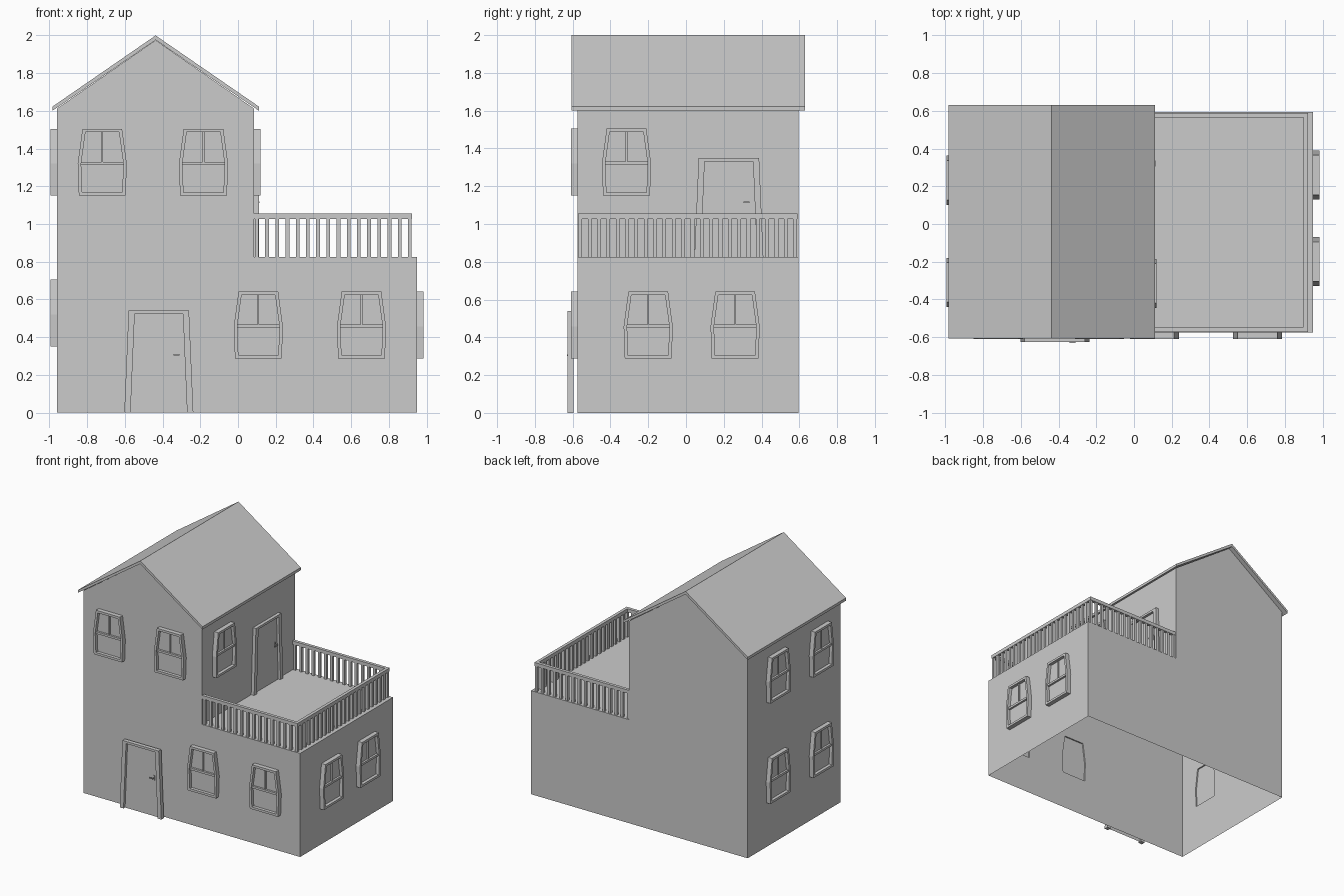
import bpy, bmesh, math
from mathutils import Matrix, Vector

if "Cube" in bpy.data.objects:
    bpy.data.objects.remove(bpy.data.objects["Cube"])

# Local wall space: x along the wall, z up, -y pointing out of the house
def wall_matrix(angle, x=0, y=0, z=0):
    return Matrix.Translation((x, y, z)) @ Matrix.Rotation(math.radians(angle), 4, 'Z')

def finish(bm, name, mat=None):
    me = bpy.data.meshes.new(name)
    bm.to_mesh(me)
    bm.free()
    ob = bpy.data.objects.new(name, me)
    bpy.context.collection.objects.link(ob)
    if mat:
        ob.matrix_world = mat
    return ob

def add_box(bm, x0, x1, y0, y1, z0, z1):
    m = Matrix.Translation(((x0 + x1) / 2, (y0 + y1) / 2, (z0 + z1) / 2)) @ \
        Matrix.Diagonal((x1 - x0, y1 - y0, z1 - z0, 1))
    bmesh.ops.create_cube(bm, size=1, matrix=m)

def add_frame(bm, outer, inner, y0, y1, closed=True):
    """Solid frame between two profiles; open profiles give a door surround."""
    n = len(outer)
    cols = [[bm.verts.new((p[0], y, p[1])) for p, y in
             ((outer[i], y0), (outer[i], y1), (inner[i], y1), (inner[i], y0))] for i in range(n)]
    faces = []
    for i in range(n if closed else n - 1):
        a, b = cols[i], cols[(i + 1) % n]
        for k in range(4):
            j = (k + 1) % 4
            faces.append(bm.faces.new((a[k], a[j], b[j], b[k])))
    if not closed:
        faces += [bm.faces.new(cols[0]), bm.faces.new(cols[-1])]
    bmesh.ops.recalc_face_normals(bm, faces=faces)

def add_pane(bm, profile, y):
    f = bm.faces.new([bm.verts.new((x, y, z)) for x, z in profile])
    f.normal_update()
    if f.normal.y > 0:
        f.normal_flip()

def wall(name, outline, holes, mat):
    bm = bmesh.new()
    for loop in [outline] + holes:
        vs = [bm.verts.new((x, 0, z)) for x, z in loop]
        for i in range(len(vs)):
            bm.edges.new((vs[i - 1], vs[i]))
    bmesh.ops.triangle_fill(bm, edges=bm.edges[:], use_beauty=True, normal=(0, -1, 0))
    for f in bm.faces:
        f.normal_update()
        if f.normal.y > 0:
            f.normal_flip()
    return finish(bm, name, mat)

# Six-sided window profile, bottom centre at the origin
WIN_OUT = [(-.124, 0), (.124, 0), (.13, .17), (.105, .355), (-.105, .355), (-.13, .17)]
WIN_IN = [(-.106, .018), (.106, .018), (.112, .17), (.089, .337), (-.089, .337), (-.112, .17)]

def hole(u, z):
    return [(x + u, v + z) for x, v in WIN_IN]

def window(name, mat):
    bm = bmesh.new()
    add_frame(bm, WIN_OUT, WIN_IN, 0, -.035)
    add_pane(bm, WIN_IN, -.01)
    add_box(bm, -.112, .112, -.026, -.01, .163, .18)   # meeting rail
    add_box(bm, -.004, .004, -.02, -.01, .18, .338)    # glazing bar
    finish(bm, name, mat)

def door(name, mat):
    bm = bmesh.new()
    outer = [(-.183, 0), (-.16, .54), (.16, .54), (.183, 0)]
    inner = [(-.15, 0), (-.128, .522), (.128, .522), (.15, 0)]
    add_frame(bm, outer, inner, 0, -.032, closed=False)
    add_pane(bm, inner, -.012)
    finish(bm, name, mat)
    bm = bmesh.new()
    add_box(bm, .102, .112, -.018, -.012, .285, .325)  # plate
    add_box(bm, .104, .110, -.032, -.018, .302, .310)  # stem
    add_box(bm, .078, .110, -.036, -.030, .302, .310)  # lever
    finish(bm, name + "_handle", mat)

# House dimensions
L, T, R = -.96, .085, .95          # left wall, tower right wall, lower right wall
F, B = -.575, .595                 # front and back walls
DECK, EAVE = .825, 1.612
RX, RZ = -.437, 1.975              # ridge

# Windows per wall: (position along the wall, sill height)
front_w = [(-.72, 1.15), (-.183, 1.15), (.108, .287), (.655, .287)]
right_w = [(-.2, .287), (.26, .287)]
tower_w = [(-.315, 1.15)]
left_w = [(u, z) for u in (-.232, .31) for z in (.35, 1.15)]

outline = [(L, 0), (R, 0), (R, DECK), (T, DECK), (T, EAVE), (RX, RZ), (L, EAVE)]
def rect(a, b, z0, z1):
    return [(a, z0), (b, z0), (b, z1), (a, z1)]

for name, shape, wins, mat in (
        ("front", outline, front_w, wall_matrix(0, y=F)),
        ("back", [(-x, z) for x, z in outline], [], wall_matrix(180, y=B)),
        ("right", rect(F, B, 0, DECK), right_w, wall_matrix(90, x=R)),
        ("tower_right", rect(F, B, DECK, EAVE), tower_w, wall_matrix(90, x=T)),
        ("left", rect(-B, -F, 0, EAVE), left_w, wall_matrix(-90, x=L))):
    wall(name + "_wall", shape, [hole(u, z) for u, z in wins], mat)
    for i, (u, z) in enumerate(wins):
        window(f"{name}_window_{i + 1}", mat @ Matrix.Translation((u, 0, z)))

# Doors: the front surround stands slightly proud of the wall
door("front_door", wall_matrix(0, x=-.42, y=F - .02))
door("balcony_door", wall_matrix(90, x=T - .006, y=.227, z=DECK - .015))

# Balcony floor
bm = bmesh.new()
f = bm.faces.new([bm.verts.new(p) for p in
                  ((T, F, DECK), (R, F, DECK), (R, B, DECK), (T, B, DECK))])
finish(bm, "balcony_floor")

# Gabled roof slab
bm = bmesh.new()
prof = [(-.985, 1.622), (RX, 2.0), (.112, 1.622), (.112, 1.6), (RX, 1.976), (-.985, 1.6)]
ends = [[bm.verts.new((x, y, z)) for x, z in prof] for y in (-.607, .63)]
for i in range(6):
    j = (i + 1) % 6
    bm.faces.new((ends[0][i], ends[0][j], ends[1][j], ends[1][i]))
for e in ends:
    bm.faces.new((e[0], e[1], e[4], e[5]))
    bm.faces.new((e[1], e[2], e[3], e[4]))
bmesh.ops.recalc_face_normals(bm, faces=bm.faces[:])
finish(bm, "roof")

# Balcony railing: handrails and balusters on three sides
X1, Y0, Y1, W, Z0, Z1 = .924, -.572, .59, .025, 1.027, 1.055
bm = bmesh.new()
add_box(bm, T, X1, Y0, Y0 + W, Z0, Z1)
add_box(bm, T, X1, Y1 - W, Y1, Z0, Z1)
add_box(bm, X1 - W, X1, Y0 + W, Y1 - W, Z0, Z1)
finish(bm, "handrail")

bm = bmesh.new()
h = .01
def baluster(x, y):
    add_box(bm, x - h, x + h, y - h, y + h, DECK, Z0)
for i in range(16):
    x = .1 + i * (X1 - W / 2 - .1) / 15
    baluster(x, Y0 + W / 2)
    baluster(x, Y1 - W / 2)
for i in range(1, 23):
    baluster(X1 - W / 2, Y0 + W / 2 + i * (Y1 - Y0 - W) / 23)
finish(bm, "balusters")
